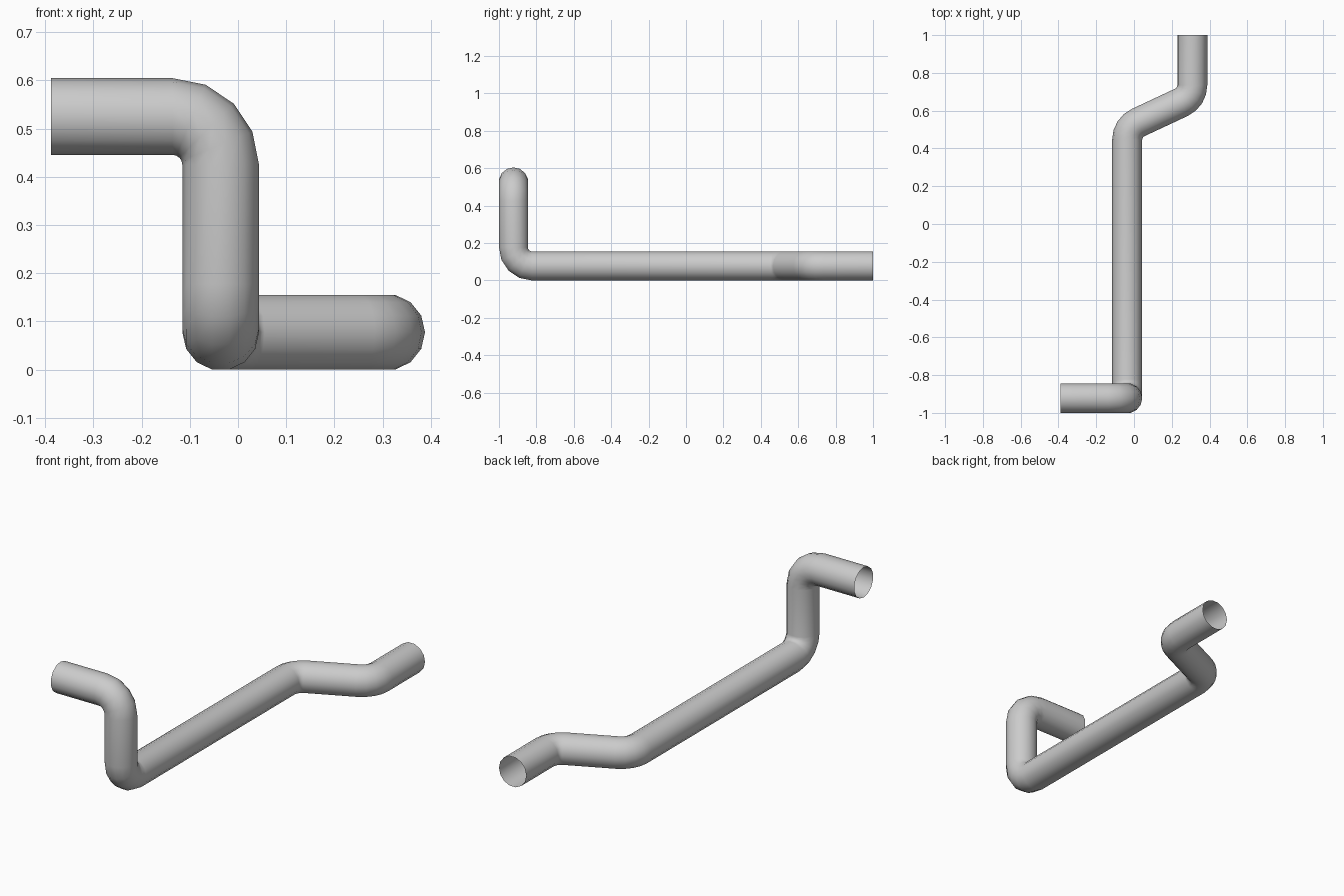
import bpy, bmesh, math
from mathutils import Vector, Quaternion

if "Cube" in bpy.data.objects:
    bpy.data.objects.remove(bpy.data.objects["Cube"])

RADIUS, BEND, SIDES, STEPS = 0.0795, 0.1, 14, 4
half = RADIUS * math.cos(math.pi / SIDES)      # half height across the flats

# Centre line corners of the bent pipe
path = [Vector(p) for p in [
    (-0.388, -1 + half, 0.525),
    (-0.036, -1 + half, 0.525),
    (-0.036, -1 + half, half),
    (-0.036, 0.51, half),
    (0.3085, 0.671, half),
    (0.3085, 1.0, half)]]

bm = bmesh.new()
rings = []


def add_ring(centre, u, v):
    ring = []
    for i in range(SIDES):
        a = 2 * math.pi * i / SIDES
        ring.append(bm.verts.new(centre + RADIUS * (math.cos(a) * u + math.sin(a) * v)))
    rings.append(ring)


# Rings at the open ends and around every rounded bend
u, v = Vector((0, 0, 1)), Vector((0, -1, 0))
add_ring(path[0], u, v)
for prev, corner, nxt in zip(path, path[1:], path[2:]):
    d1, d2 = (corner - prev).normalized(), (nxt - corner).normalized()
    angle = d1.angle(d2)
    axis = d1.cross(d2).normalized()
    start = corner - d1 * BEND * math.tan(angle / 2)
    pivot = start + axis.cross(d1) * BEND
    for s in range(STEPS + 1):
        q = Quaternion(axis, angle * s / STEPS)
        add_ring(pivot + q @ (start - pivot), q @ u, q @ v)
    u, v = q @ u, q @ v
add_ring(path[-1], u, v)

# Skin between rings, ends left open
for a, b in zip(rings, rings[1:]):
    for i in range(SIDES):
        j = (i + 1) % SIDES
        bm.faces.new((a[i], a[j], b[j], b[i]))
bmesh.ops.recalc_face_normals(bm, faces=bm.faces)

mesh = bpy.data.meshes.new("bent_pipe")
bm.to_mesh(mesh)
bm.free()
mesh.polygons.foreach_set("use_smooth", [True] * len(mesh.polygons))
pipe = bpy.data.objects.new("bent_pipe", mesh)
bpy.context.collection.objects.link(pipe)
